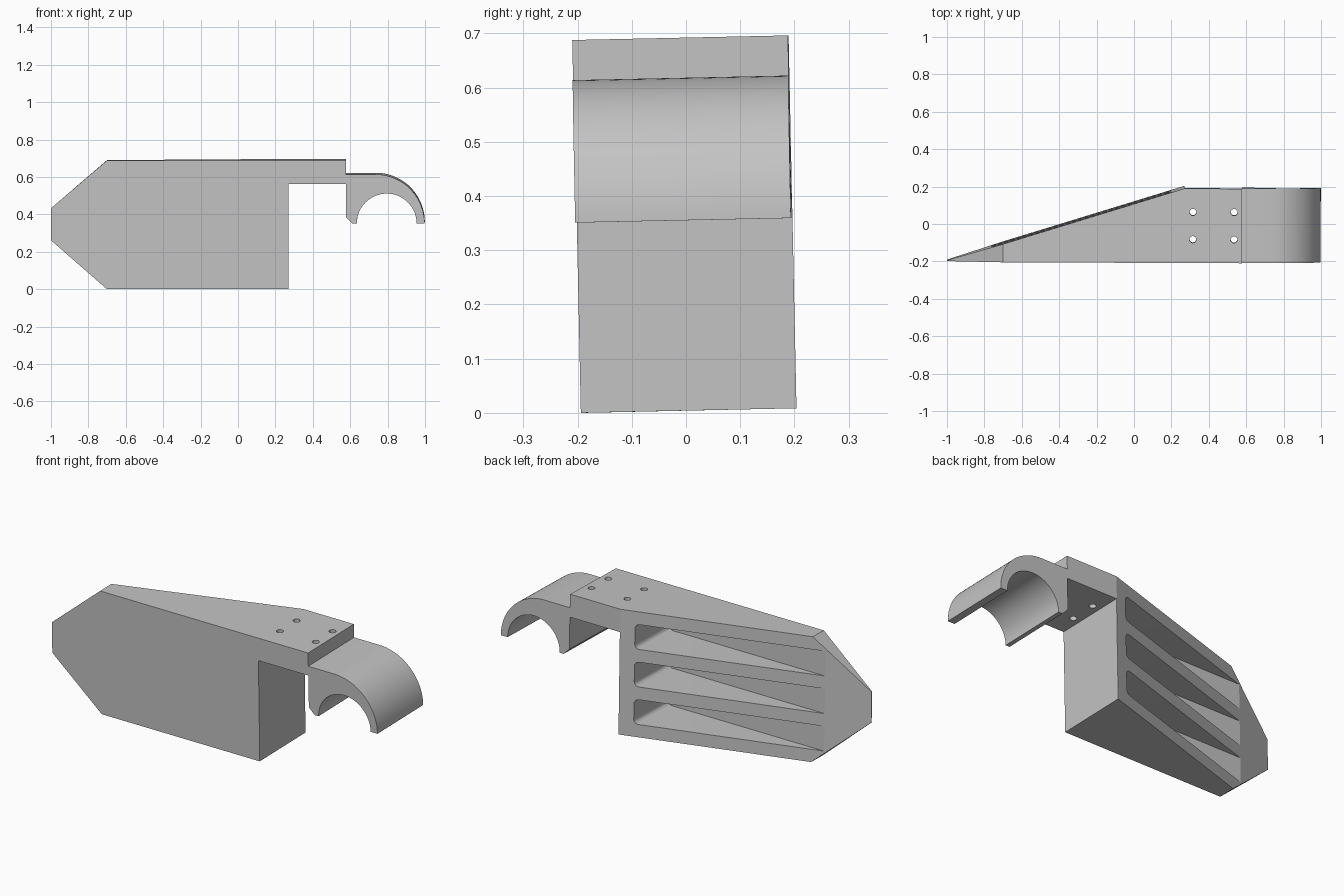
import bpy, bmesh, math
from mathutils import Vector

cube = bpy.data.objects.get("Cube")
if cube:
    bpy.data.objects.remove(cube, do_unlink=True)

HALF = 0.199      # half depth of the bracket
TOP = 0.688       # height of the bracket

grey = bpy.data.materials.new("plain grey")
grey.use_nodes = True
grey.diffuse_color = (0.55, 0.55, 0.55, 1)
grey.node_tree.nodes["Principled BSDF"].inputs["Base Color"].default_value = (0.55, 0.55, 0.55, 1)


def arc(cx, cz, r, start, end, steps):
    """Points of a circular arc in the XZ plane, angles in degrees."""
    angles = [math.radians(start + (end - start) * i / steps) for i in range(steps + 1)]
    return [(cx + r * math.cos(a), cz + r * math.sin(a)) for a in angles]


def prism(name, outline, y0, y1):
    """Extrude an XZ outline from y0 to y1."""
    bm = bmesh.new()
    face = bm.faces.new([bm.verts.new((x, y0, z)) for x, z in outline])
    new = bmesh.ops.extrude_face_region(bm, geom=[face])["geom"]
    bmesh.ops.translate(bm, vec=(0, y1 - y0, 0),
                        verts=[g for g in new if isinstance(g, bmesh.types.BMVert)])
    bmesh.ops.recalc_face_normals(bm, faces=bm.faces)
    mesh = bpy.data.meshes.new(name)
    bm.to_mesh(mesh)
    bm.free()
    obj = bpy.data.objects.new(name, mesh)
    bpy.context.collection.objects.link(obj)
    mesh.materials.append(grey)
    return obj


def carve(target, cutter):
    """Subtract the cutter and discard it."""
    cutter.hide_render = True
    mod = target.modifiers.new("cut", 'BOOLEAN')
    mod.operation, mod.solver, mod.object = 'DIFFERENCE', 'EXACT', cutter
    bpy.context.view_layer.objects.active = target
    bpy.ops.object.modifier_apply(modifier=mod.name)
    bpy.data.objects.remove(cutter, do_unlink=True)


# Side profile: chamfered plate, mounting arm and half-round hook
profile = [(-0.7, 0), (0.27, 0), (0.27, 0.562), (0.577, 0.562),
           (0.577, 0.386), (0.612, 0.351)]
profile += arc(0.796, 0.351, 0.16, 180, 0, 32)
profile += arc(0.735, 0.351, 0.263, 0, 90, 28)
profile += [(0.577, 0.614), (0.577, TOP), (-0.7, TOP), (-1, 0.432), (-1, 0.262)]
bracket = prism("wedge_bracket", profile, -HALF, HALF)

# Slanted back face that tapers the plate to a thin edge
start, end = Vector((-1, -HALF + 0.004, 0)), Vector((0.268, HALF, 0))
along = end - start
bm = bmesh.new()
bm.from_mesh(bracket.data)
cut = bmesh.ops.bisect_plane(bm, geom=bm.verts[:] + bm.edges[:] + bm.faces[:],
                             plane_co=start, plane_no=(-along.y, along.x, 0),
                             clear_outer=True)
bmesh.ops.holes_fill(bm, edges=[g for g in cut["geom_cut"] if isinstance(g, bmesh.types.BMEdge)])
bmesh.ops.recalc_face_normals(bm, faces=bm.faces)
bm.to_mesh(bracket.data)
bm.free()

# Three lightening pockets with rounded inner corners
wall, height, r, inner = 0.07, 0.136, 0.025, 0.194
for i in range(3):
    low = wall + i * (wall + height)
    high = low + height
    outline = [(-0.9, low)] + arc(inner - r, low + r, r, -90, 0, 6)
    outline += arc(inner - r, high - r, r, 0, 90, 6) + [(-0.9, high)]
    carve(bracket, prism("pocket_cutter", outline, -0.122, 0.5))

# Four screw holes through the arm
for x in (0.315, 0.535):
    for y in (-0.073, 0.073):
        bpy.ops.mesh.primitive_cylinder_add(vertices=24, radius=0.018, depth=0.3,
                                            location=(x, y, 0.63))
        carve(bracket, bpy.context.object)

# Smooth the hook and holes, then give the part its slight lean
bpy.ops.object.select_all(action='DESELECT')
bracket.select_set(True)
bpy.context.view_layer.objects.active = bracket
bpy.ops.object.shade_smooth_by_angle(angle=math.radians(15))
bracket.rotation_euler = (0.0213, 0, -0.004)
bracket.location = (0, 0.006, 0.0043)
